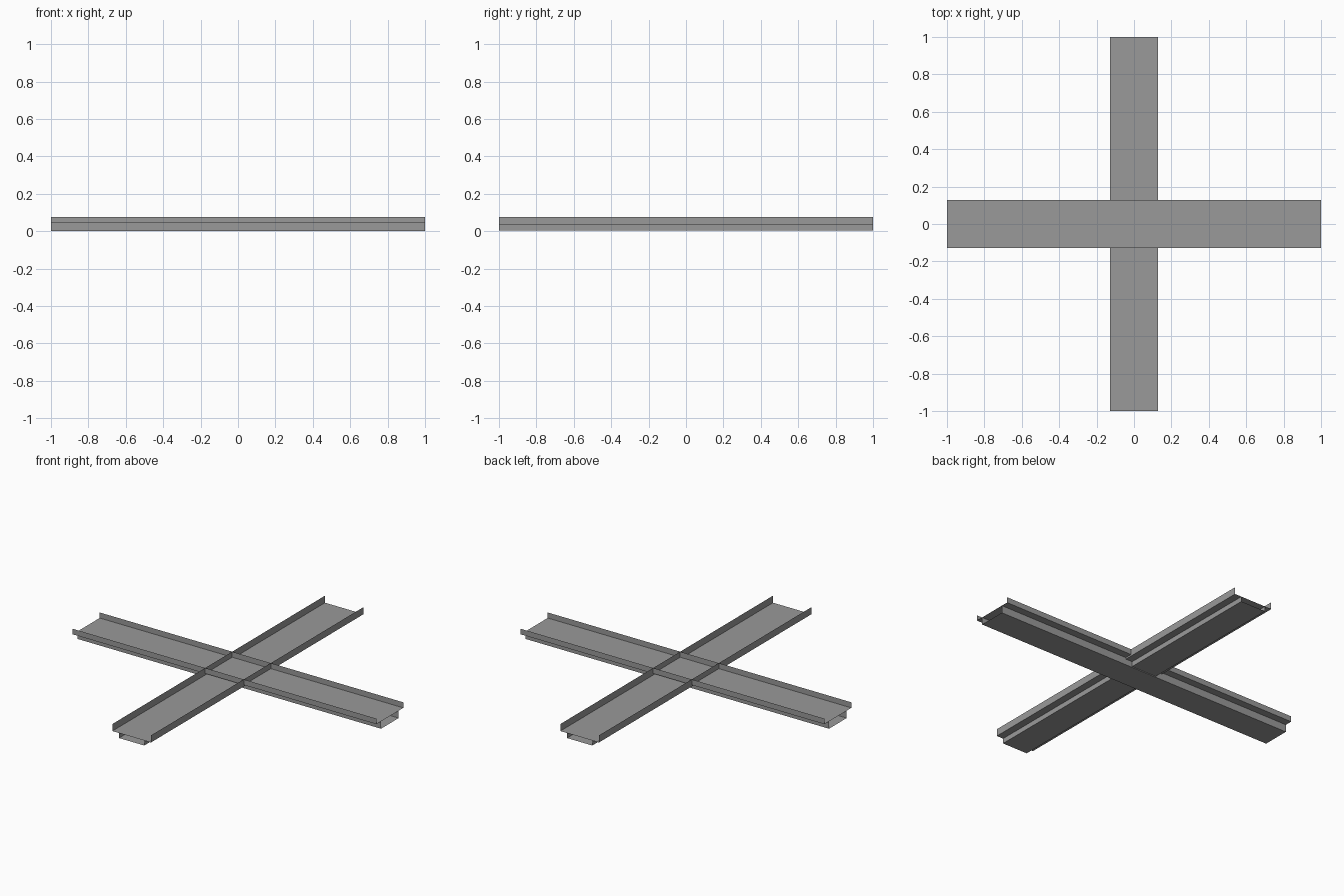
import bpy
import bmesh
from mathutils import Matrix
from math import pi

cube = bpy.data.objects.get("Cube")
if cube:
    bpy.data.objects.remove(cube, do_unlink=True)

# Single steel grey for all sheet metal
steel = bpy.data.materials.new("steel_grey")
steel.use_nodes = True
grey = (0.32, 0.32, 0.32, 1)
steel.diffuse_color = grey
steel.node_tree.nodes["Principled BSDF"].inputs["Base Color"].default_value = grey

LENGTH = 2.0
HALF_WIDTH = 0.127
HALF_BOX = 0.083
TOP = 0.077


def sheet(name, path, turn):
    """Extrude an open cross-section (across, height) along the beam."""
    bm = bmesh.new()
    verts = [bm.verts.new((-LENGTH / 2, y, z)) for y, z in path]
    edges = [bm.edges.new(pair) for pair in zip(verts, verts[1:])]
    grown = bmesh.ops.extrude_edge_only(bm, edges=edges)["geom"]
    ends = [g for g in grown if isinstance(g, bmesh.types.BMVert)]
    bmesh.ops.translate(bm, verts=ends, vec=(LENGTH, 0, 0))
    bmesh.ops.recalc_face_normals(bm, faces=bm.faces)
    bm.transform(Matrix.Rotation(turn, 4, "Z"))
    mesh = bpy.data.meshes.new(name)
    bm.to_mesh(mesh)
    bm.free()
    mesh.materials.append(steel)
    obj = bpy.data.objects.new(name, mesh)
    bpy.context.collection.objects.link(obj)


def beam(name, base, deck, turn):
    # Upper tray with upturned edges
    sheet(name + "_tray", [(-HALF_WIDTH, TOP), (-HALF_WIDTH, deck),
                           (HALF_WIDTH, deck), (HALF_WIDTH, TOP)], turn)
    # Narrower open-ended channel below the tray
    sheet(name + "_channel", [(-HALF_BOX, deck), (-HALF_BOX, base),
                              (HALF_BOX, base), (HALF_BOX, deck)], turn)


# Two crossing beams, nested at slightly different heights
beam("cross_beam", 0.0, 0.044, 0)
beam("long_beam", 0.005, 0.035, pi / 2)
